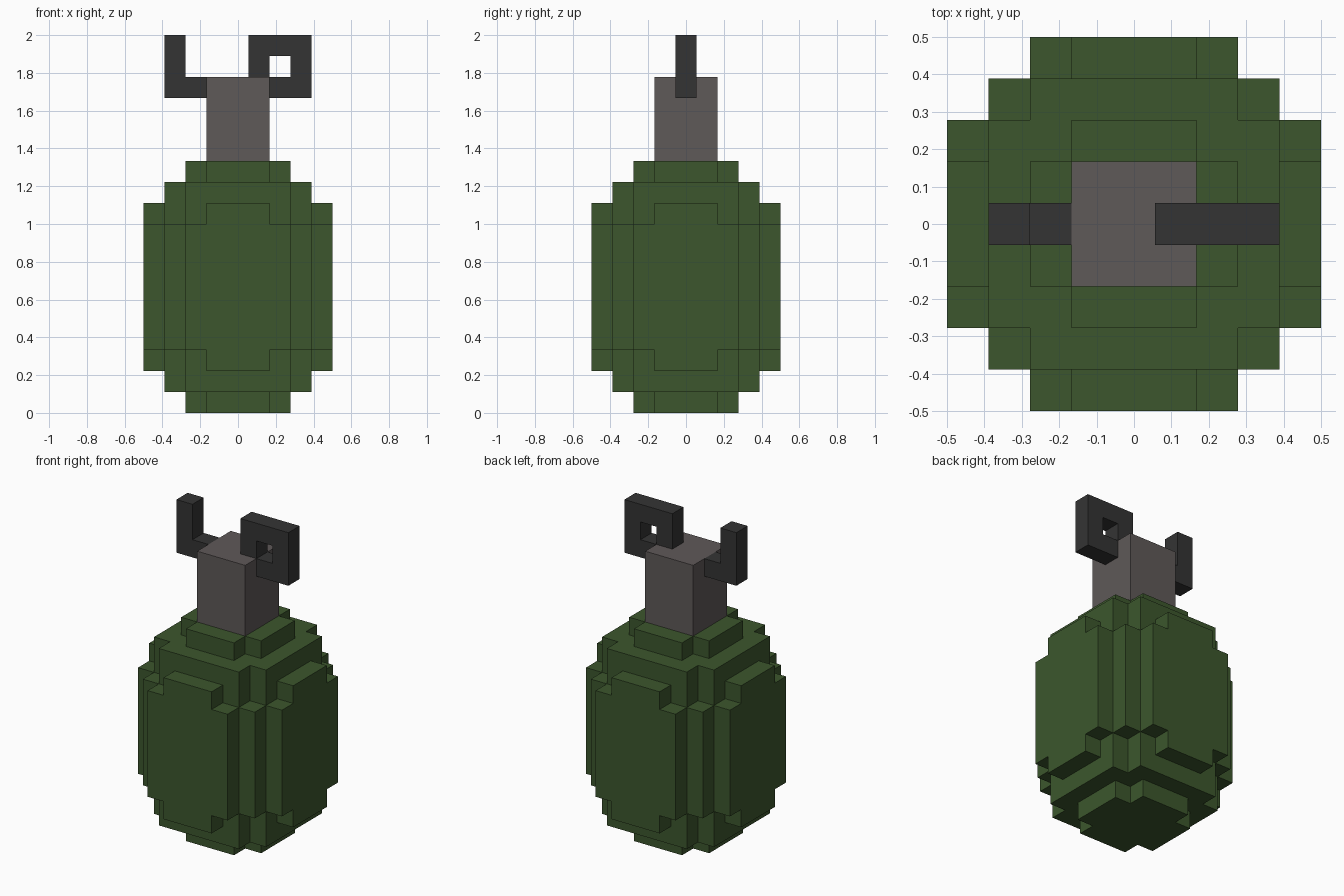
import bpy, bmesh
from math import floor

if "Cube" in bpy.data.objects:
    bpy.data.objects.remove(bpy.data.objects["Cube"])

U = 1 / 9  # one block edge


def material(name, rgb):
    m = bpy.data.materials.new(name)
    m.diffuse_color = (*rgb, 1)
    m.use_nodes = True
    m.node_tree.nodes["Principled BSDF"].inputs["Base Color"].default_value = m.diffuse_color
    return m


GREEN = material("olive green", (0.045, 0.094, 0.026))
GREY = material("warm grey", (0.114, 0.100, 0.098))
DARK = material("charcoal", (0.034, 0.034, 0.034))


def block_part(name, mat, boxes, holes=()):
    """Union of block boxes (x0,x1,y0,y1,z0,z1 in block units), outer skin only."""
    def cells(b):
        x, y, z = ([b[i] + k for k in range(round(b[i + 1] - b[i]))] for i in (0, 2, 4))
        return {(i, j, k) for i in x for j in y for k in z}
    solid = set().union(*map(cells, boxes)).difference(*map(cells, holes))
    bm = bmesh.new()
    verts = {}

    def vert(p):
        if p not in verts:
            verts[p] = bm.verts.new([c * U for c in p])
        return verts[p]

    for c in solid:
        for a in range(3):
            for side in (0, 1):
                n = list(c)
                n[a] += 2 * side - 1
                if tuple(n) in solid:
                    continue
                ring = []
                for s, t in ((0, 0), (1, 0), (1, 1), (0, 1)):
                    p = list(c)
                    p[a] += side
                    p[(a + 1) % 3] += s
                    p[(a + 2) % 3] += t
                    ring.append(vert(tuple(p)))
                bm.faces.new(ring if side else ring[::-1])
    # Merge coplanar block faces into clean flat panels
    bmesh.ops.dissolve_limit(bm, angle_limit=0.01, verts=bm.verts[:], edges=bm.edges[:])
    mesh = bpy.data.meshes.new(name)
    bm.to_mesh(mesh)
    bm.free()
    mesh.materials.append(mat)
    ob = bpy.data.objects.new(name, mesh)
    bpy.context.collection.objects.link(ob)
    return ob


def cross(a, b, z0, z1):
    """Two crossed boxes with half sizes a x b and b x a."""
    return [(-a, a, -b, b, z0, z1), (-b, b, -a, a, z0, z1)]


# Rounded body: stepped crosses, raised side panels and filled corners
block_part("body", GREEN,
           cross(2.5, 1.5, 0, 12) + cross(3.5, 2.5, 1, 11)
           + cross(4.5, 1.5, 2, 10) + cross(4.5, 2.5, 3, 9)
           + [(-3.5, 3.5, -3.5, 3.5, 3, 9)])

# Neck
block_part("neck", GREY, [(-1.5, 1.5, -1.5, 1.5, 12, 16)])

# Bent lever on the left
block_part("lever", DARK, [(-3.5, -1.5, -0.5, 0.5, 15, 16),
                           (-3.5, -2.5, -0.5, 0.5, 15, 18)])

# Square pull ring on the right
block_part("pull_ring", DARK, [(0.5, 3.5, -0.5, 0.5, 15, 18)],
           holes=[(1.5, 2.5, -0.5, 0.5, 16, 17)])
